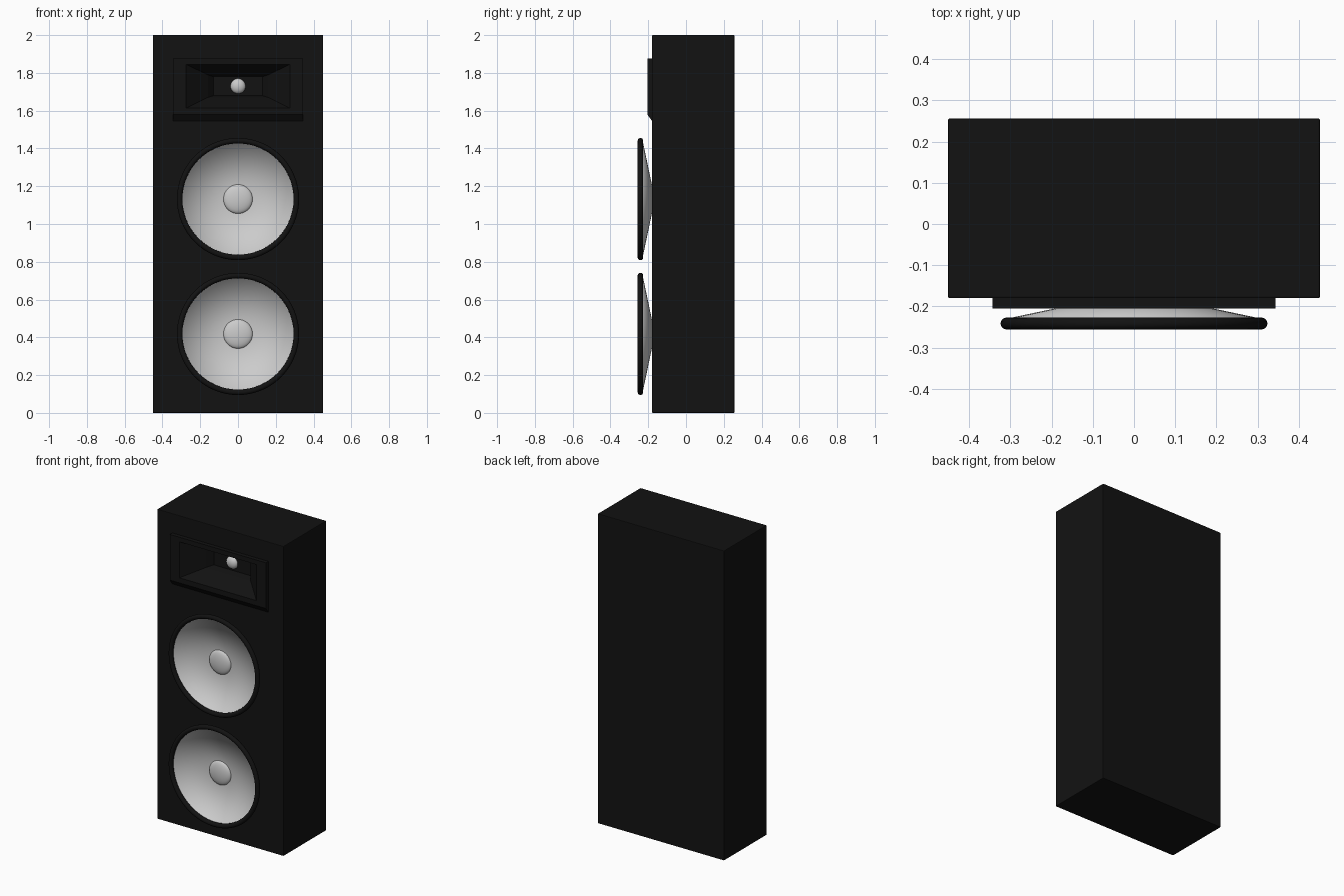
import bpy, bmesh, math

if "Cube" in bpy.data.objects:
    bpy.data.objects.remove(bpy.data.objects["Cube"])

black = bpy.data.materials.new("black_finish")
black.diffuse_color = (0.006, 0.006, 0.006, 1)
black.use_nodes = True
black.node_tree.nodes["Principled BSDF"].inputs["Base Color"].default_value = black.diffuse_color


def make_object(name, bm, mat=None, smooth=None):
    bmesh.ops.recalc_face_normals(bm, faces=bm.faces)
    mesh = bpy.data.meshes.new(name)
    bm.to_mesh(mesh)
    bm.free()
    obj = bpy.data.objects.new(name, mesh)
    bpy.context.collection.objects.link(obj)
    if mat:
        mesh.materials.append(mat)
    if smooth:
        bpy.ops.object.select_all(action='DESELECT')
        obj.select_set(True)
        bpy.context.view_layer.objects.active = obj
        bpy.ops.object.shade_smooth_by_angle(angle=math.radians(smooth))
    return obj


def rect_loft(name, sections, cap_start=True, mat=None):
    """Bridge rectangles given as (half width, z low, z high, y)."""
    bm = bmesh.new()
    rings = [[bm.verts.new(p) for p in
              ((-w, y, a), (w, y, a), (w, y, b), (-w, y, b))]
             for w, a, b, y in sections]
    for r, s in zip(rings, rings[1:]):
        for i in range(4):
            j = (i + 1) % 4
            bm.faces.new((r[i], r[j], s[j], s[i]))
    bm.faces.new(rings[-1])
    if cap_start:
        bm.faces.new(rings[0])
    return make_object(name, bm, mat)


def lathe(name, profile, centre_z, steps=64, closed=False, mat=None, smooth=180):
    """Spin (radius, y) points about the driver axis."""
    bm = bmesh.new()
    verts = [bm.verts.new((r, y, centre_z)) for r, y in profile]
    pairs = list(zip(verts, verts[1:]))
    if closed:
        pairs.append((verts[-1], verts[0]))
    edges = [bm.edges.new(p) for p in pairs]
    bmesh.ops.spin(bm, geom=verts + edges, cent=(0, 0, centre_z), axis=(0, 1, 0),
                   angle=2 * math.pi, steps=steps, use_duplicate=False)
    bmesh.ops.remove_doubles(bm, verts=bm.verts, dist=1e-5)
    return make_object(name, bm, mat, smooth)


def dome(radius, depth, base_y, n=8):
    return [(radius * math.cos(math.pi / 2 * i / n),
             base_y - depth * math.sin(math.pi / 2 * i / n)) for i in range(n + 1)]


# Cabinet with a pocket for the horn
cabinet = rect_loft("cabinet", [
    (0.451, 0.0, 2.0, 0.256), (0.451, 0.0, 2.0, -0.18),
    (0.30, 1.60, 1.86, -0.18), (0.30, 1.60, 1.86, -0.03)], mat=black)
bevel = cabinet.modifiers.new("edge_rounding", 'BEVEL')
bevel.width = 0.004
bevel.segments = 2

# Horn: raised frame with sloped lower edge and a flared throat
rect_loft("tweeter_horn", [
    (0.343, 1.545, 1.875, -0.179), (0.343, 1.58, 1.875, -0.205),
    (0.275, 1.613, 1.845, -0.205), (0.16, 1.67, 1.79, -0.10),
    (0.13, 1.68, 1.78, -0.06)], cap_start=False, mat=black)
lathe("tweeter_dome", dome(0.04, 0.025, -0.058), 1.73, 32)

# Woofers: rolled rim, cone with a lip under the rim, dust cap
rim = [(0.309 + 0.0145 * math.cos(2 * math.pi * i / 16),
        -0.2413 + 0.0145 * math.sin(2 * math.pi * i / 16)) for i in range(16)]
for label, z in (("lower", 0.418), ("upper", 1.132)):
    lathe(label + "_woofer_rim", rim, z, closed=True, mat=black)
    lathe(label + "_woofer_cone",
          [(0, -0.181), (0.078, -0.181), (0.316, -0.231), (0.316, -0.243)], z)
    lathe(label + "_dust_cap", dome(0.077, 0.022, -0.181), z, 48)
